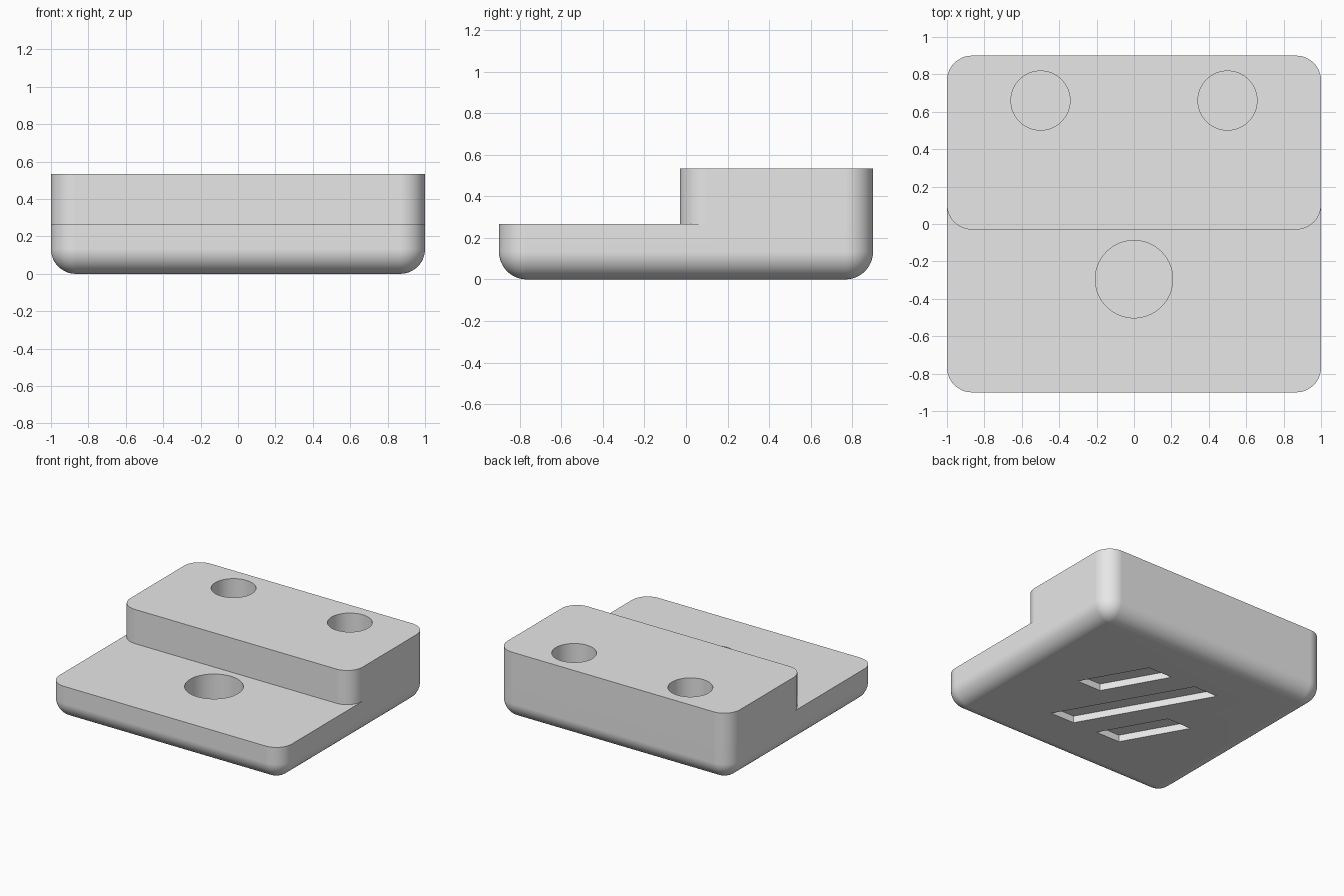
import bpy, bmesh, math

cube = bpy.data.objects.get("Cube")
if cube:
    bpy.data.objects.remove(cube, do_unlink=True)

STEP, TOP, R = 0.267, 0.533, 0.133   # step height, full height, corner radius
BACK, FRONT, RISER = 0.9, -0.9, -0.03
SEG = 12

grey = bpy.data.materials.new("light_grey")
grey.use_nodes = True
grey.diffuse_color = (0.8, 0.8, 0.8, 1)
grey.node_tree.nodes["Principled BSDF"].inputs["Base Color"].default_value = (0.8, 0.8, 0.8, 1)


def loft(name, rings):
    """Skin a stack of equal-length point rings and cap both ends."""
    bm = bmesh.new()
    loops = [[bm.verts.new(p) for p in ring] for ring in rings]
    n = len(loops[0])
    for low, high in zip(loops, loops[1:]):
        for i in range(n):
            j = (i + 1) % n
            bm.faces.new((low[i], low[j], high[j], high[i]))
    bm.faces.new(loops[0][::-1])
    bm.faces.new(loops[-1])
    bmesh.ops.remove_doubles(bm, verts=bm.verts, dist=1e-5)
    bmesh.ops.recalc_face_normals(bm, faces=bm.faces)
    mesh = bpy.data.meshes.new(name)
    bm.to_mesh(mesh)
    bm.free()
    mesh.materials.append(grey)
    obj = bpy.data.objects.new(name, mesh)
    bpy.context.collection.objects.link(obj)
    return obj


def rounded_ring(y0, y1, z, r):
    """Rounded rectangle whose corner centres stay fixed as r changes."""
    cx, pts = 1 - R, []
    corners = ((cx, y1 - R), (-cx, y1 - R), (-cx, y0 + R), (cx, y0 + R))
    for k, (x, y) in enumerate(corners):
        for i in range(SEG + 1):
            a = math.pi / 2 * (k + i / SEG)
            pts.append((x + r * math.cos(a), y + r * math.sin(a), z))
    return pts


def circle(x, y, z, r, n=64):
    return [(x + r * math.cos(math.tau * i / n), y + r * math.sin(math.tau * i / n), z)
            for i in range(n)]


def combine(target, tool, operation):
    mod = target.modifiers.new(operation.lower(), 'BOOLEAN')
    mod.operation, mod.solver, mod.object = operation, 'EXACT', tool
    bpy.context.view_layer.objects.active = target
    bpy.ops.object.modifier_apply(modifier=mod.name)
    bpy.data.objects.remove(tool, do_unlink=True)


# Base slab with a rounded underside
rings = []
for i in range(SEG + 1):
    a = math.pi / 2 * i / SEG
    rings.append(rounded_ring(FRONT, BACK, R - R * math.cos(a), R * math.sin(a)))
rings.append(rounded_ring(FRONT, BACK, STEP, R))
body = loft("stepped_block", rings)

# Raised rear block
rear = loft("rear_block", [rounded_ring(RISER, BACK, z, R) for z in (STEP, TOP)])
combine(body, rear, 'UNION')

# Blind round holes: two in the rear block, one in the step
for x, y, r, top, depth in ((-0.5, 0.66, 0.158, TOP, 0.3),
                            (0.5, 0.66, 0.158, TOP, 0.3),
                            (0, -0.295, 0.207, STEP, 0.2)):
    cutter = loft("hole_cutter", [circle(x, y, z, r) for z in (top - depth, top + 0.1)])
    combine(body, cutter, 'DIFFERENCE')

# Slanted shallow slots in the underside: start x, start y, end x, end y
for xa, ya, xb, yb in ((0.415, 0, 0.15, 0.467),
                       (0.267, -0.467, -0.267, 0.467),
                       (-0.15, -0.467, -0.415, 0)):
    w = 0.103
    outline = ((xa - w, ya), (xa + w, ya), (xb + w, yb), (xb - w, yb))
    cutter = loft("slot_cutter", [[(x, y, z) for x, y in outline] for z in (-0.1, 0.053)])
    combine(body, cutter, 'DIFFERENCE')

# Smooth rounded areas, crisp edges
bpy.ops.object.select_all(action='DESELECT')
body.select_set(True)
bpy.context.view_layer.objects.active = body
bpy.ops.object.shade_smooth_by_angle(angle=math.radians(30))
weighted = body.modifiers.new("even_shading", 'WEIGHTED_NORMAL')
weighted.keep_sharp = True
